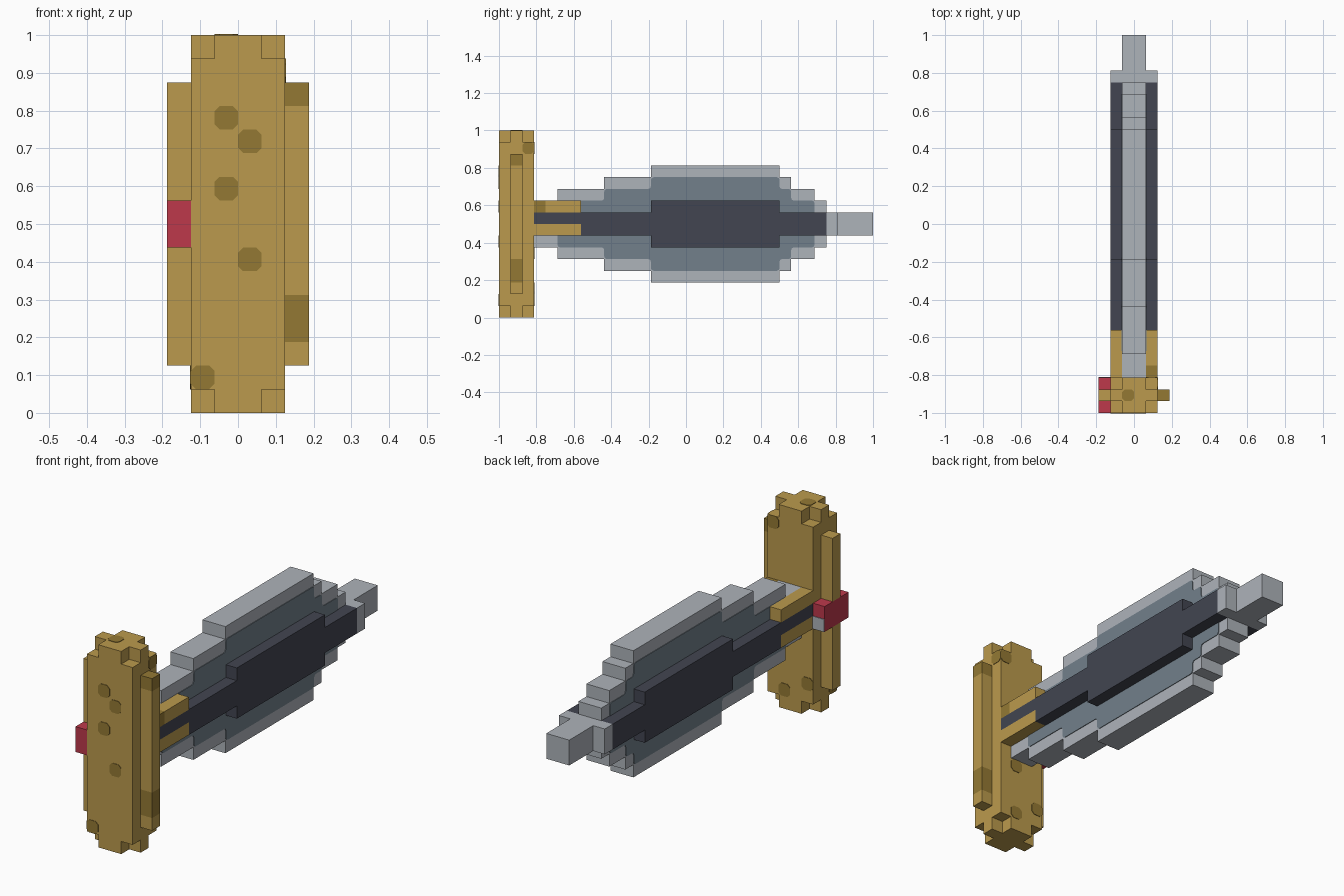
import bpy, bmesh
from mathutils import Vector

old = bpy.data.objects.get("Cube")
if old:
    bpy.data.objects.remove(old, do_unlink=True)

U = 1 / 16  # one block


def material(name, rgb):
    lin = [((c / 255 + 0.055) / 1.055) ** 2.4 for c in rgb] + [1]
    m = bpy.data.materials.new(name)
    m.use_nodes = True
    m.diffuse_color = lin
    m.node_tree.nodes["Principled BSDF"].inputs["Base Color"].default_value = lin
    return m


GOLD = material("gold", (187, 154, 77))
BRONZE = material("dark gold", (148, 121, 52))
RED = material("red", (189, 57, 75))
STEEL = material("light steel", (174, 179, 186))
SLATE = material("slate blue", (114, 128, 139))
DARK = material("dark slate", (66, 69, 81))


def finish(name, bm, mat):
    bmesh.ops.recalc_face_normals(bm, faces=bm.faces)
    mesh = bpy.data.meshes.new(name)
    bm.to_mesh(mesh)
    bm.free()
    mesh.materials.append(mat)
    ob = bpy.data.objects.new(name, mesh)
    bpy.context.collection.objects.link(ob)
    return ob


def box(name, mat, x, y, z):
    """Box from ranges given in blocks."""
    bm = bmesh.new()
    bmesh.ops.create_cube(bm, size=1)
    for v in bm.verts:
        v.co = [U * (lo if c < 0 else hi) for c, (lo, hi) in zip(v.co, (x, y, z))]
    return finish(name, bm, mat)


def extrude(name, mat, points, vec, bevel=0):
    bm = bmesh.new()
    face = bm.faces.new([bm.verts.new(Vector(p) * U) for p in points])
    top = bmesh.ops.extrude_face_region(bm, geom=[face])["geom"]
    bmesh.ops.translate(bm, vec=Vector(vec) * U,
                        verts=[g for g in top if isinstance(g, bmesh.types.BMVert)])
    if bevel:
        axis = Vector(vec).normalized()
        edges = [e for e in bm.edges
                 if abs((e.verts[0].co - e.verts[1].co).normalized().dot(axis)) > 0.9]
        bmesh.ops.bevel(bm, geom=edges, offset=bevel, segments=2, profile=0.5,
                        affect="EDGES")
    return finish(name, bm, mat)


def stepped(name, mat, steps, end, half_width, bevel=0):
    """Symmetric staircase outline: (start, half height) steps along y."""
    ends = [s[0] for s in steps[1:]] + [end]
    upper = [(y, h) for (a, h), b in zip(steps, ends) for y in (a, b)]
    outline = upper + [(y, -h) for y, h in reversed(upper)]
    return extrude(name, mat, [(-half_width, y, 8 + h) for y, h in outline],
                   (2 * half_width, 0, 0), bevel)


def spot(name, center, axis):
    """Thin eight-sided patch lying on a face."""
    r, k = 0.5, 0.28
    ring = [(r, k), (k, r), (-k, r), (-r, k), (-r, -k), (-k, -r), (k, -r), (r, -k)]
    others = [i for i in range(3) if i != axis]
    points = []
    for a, b in ring:
        p = list(center)
        p[others[0]] += a
        p[others[1]] += b
        p[axis] -= 0.04
        points.append(p)
    vec = [0, 0, 0]
    vec[axis] = 0.08
    return extrude(name, BRONZE, points, vec)


# Blade, its inlay and the raised central ridge
stepped("blade", STEEL, [(-13, 2), (-11, 3), (-7, 4), (-3, 5), (8, 4), (9, 3),
                         (11, 2), (12, 1)], 16, 1)
stepped("blade_inlay", SLATE, [(-11, 2), (-7, 3), (-3, 4), (8, 3), (9, 2)], 11,
        1.05, 0.014)
stepped("blade_ridge", DARK, [(-9, 1), (-3, 2), (8, 1)], 12, 2)
box("ridge_root", DARK, (-2, 2), (-13, -9), (8, 9))
box("tip_collar", STEEL, (-2, 2), (12, 13), (7, 9))

# Gold clasps gripping the blade root
box("lower_clasp", GOLD, (-2, 2), (-13, -9), (7, 8))
box("right_upper_clasp", GOLD, (-2, -1), (-13, -9), (9, 10))
box("left_upper_clasp", GOLD, (1, 2), (-12, -9), (9, 10))
box("left_clasp_root", BRONZE, (1, 2), (-13, -12), (9, 10))

# Crossguard with plus-shaped ends
box("guard_body", GOLD, (-2, 2), (-16, -13), (1, 15))
plus = [(-1, -16), (1, -16), (1, -15), (2, -15), (2, -14), (1, -14),
        (1, -13), (-1, -13), (-1, -14), (-2, -14), (-2, -15), (-1, -15)]
for name, z in (("guard_bottom", 0), ("guard_top", 15)):
    extrude(name, GOLD, [(x, y, z) for x, y in plus], (0, 0, 1))

# Side rails in coloured lengths
for i, (lo, hi, mat) in enumerate([(2, 3, GOLD), (3, 5, BRONZE), (5, 13, GOLD),
                                   (13, 14, BRONZE)]):
    box(f"left_rail_{i + 1}", mat, (2, 3), (-15, -14), (lo, hi))
box("right_rail_lower", GOLD, (-3, -2), (-15, -14), (2, 7))
box("right_rail_upper", GOLD, (-3, -2), (-15, -14), (9, 14))

# Red gem with a small steel backing
box("gem", RED, (-3, -2), (-16, -13), (7, 9))
box("gem_backing", STEEL, (-3, -2), (-13.02, -12.95), (7, 8))

# Worn spots on the guard
for x, z in [(-.5, 12.5), (.5, 11.5), (-.5, 9.5), (.5, 6.5), (-1.5, 1.5)]:
    spot("front_spot", (x, -16, z), 1)
for x, z in [(1.5, 14.5), (.5, 1.5), (-1.5, 2.5), (.5, 5.5)]:
    spot("back_spot", (x, -13, z), 1)
spot("left_spot", (2, -13.5, 14.5), 0)
spot("right_spot", (-2, -15.5, 1.5), 0)
spot("top_spot", (-.5, -14.5, 16), 2)
